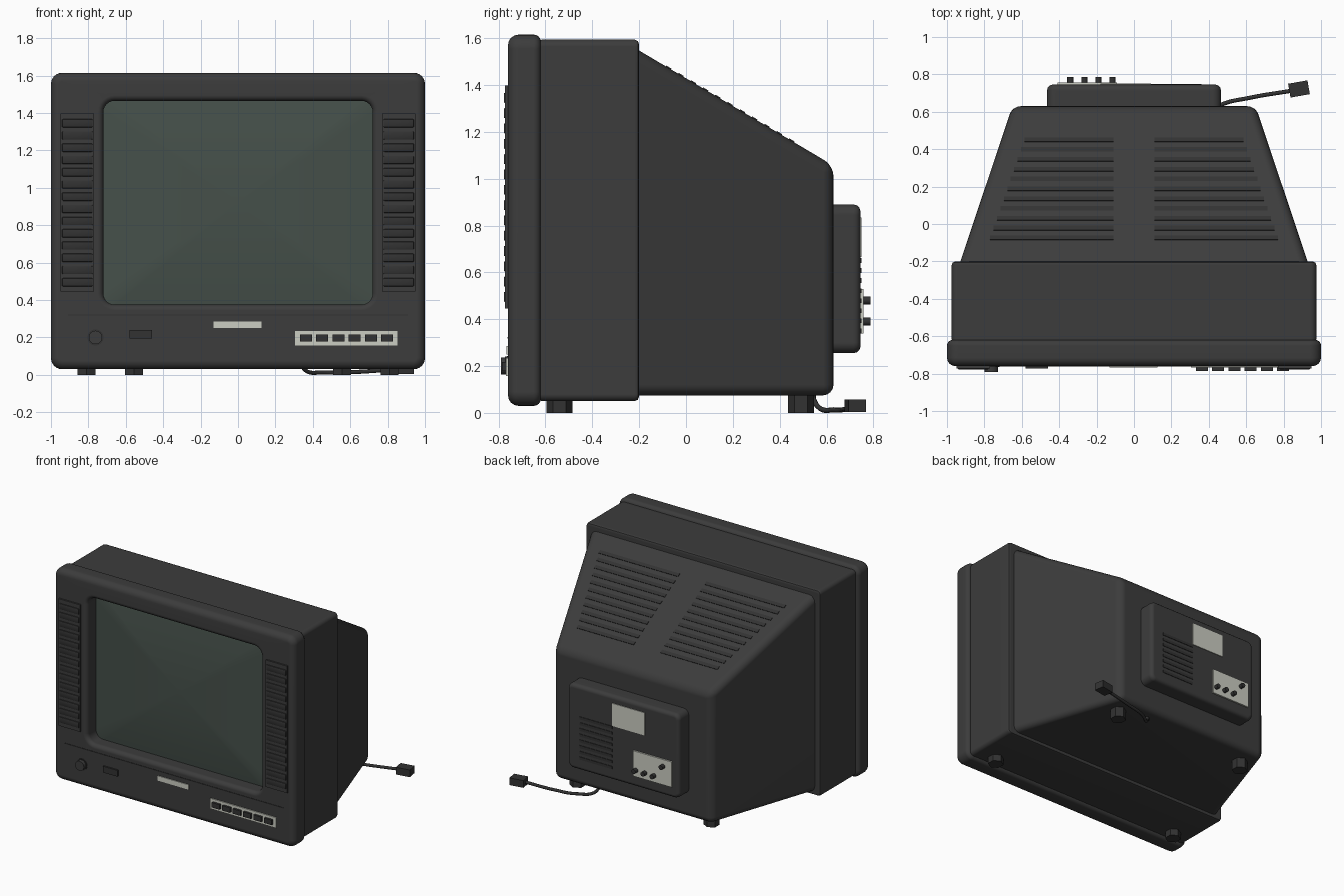
import bpy, bmesh
from math import sin, cos, pi, radians, atan
from mathutils import Matrix, Vector

if "Cube" in bpy.data.objects:
    bpy.data.objects.remove(bpy.data.objects["Cube"])


def material(name, rgb):
    m = bpy.data.materials.new(name)
    m.diffuse_color = (*rgb, 1)
    m.use_nodes = True
    m.node_tree.nodes["Principled BSDF"].inputs["Base Color"].default_value = m.diffuse_color
    return m


BODY = material("charcoal_plastic", (0.045, 0.045, 0.045))
DARK = material("dark_plastic", (0.032, 0.032, 0.032))
PALE = material("pale_label", (0.6, 0.61, 0.54))
GLASS = material("screen_glass", (0.06, 0.08, 0.068))


def finish(name, bm, mat, weighted=False):
    bmesh.ops.recalc_face_normals(bm, faces=bm.faces[:])
    me = bpy.data.meshes.new(name)
    bm.to_mesh(me)
    bm.free()
    ob = bpy.data.objects.new(name, me)
    bpy.context.collection.objects.link(ob)
    me.materials.append(mat)
    if weighted:
        ob.modifiers.new("flat_faces", 'WEIGHTED_NORMAL').keep_sharp = True
    return ob


def rounded_rect(hw, hh, cz, r, y, seg=6):
    pts = []
    for k, (sx, sz) in enumerate([(1, 1), (-1, 1), (-1, -1), (1, -1)]):
        for i in range(seg + 1):
            a = (k + i / seg) * pi / 2
            pts.append((sx * (hw - r) + r * cos(a), y, cz + sz * (hh - r) + r * sin(a)))
    return pts


def loft(name, loops, mat, cyclic=False):
    bm = bmesh.new()
    rings = [[bm.verts.new(p) for p in lp] for lp in loops]
    n = len(rings[0])
    pairs = list(zip(rings, rings[1:])) + ([(rings[-1], rings[0])] if cyclic else [])
    for a, b in pairs:
        for i in range(n):
            j = (i + 1) % n
            bm.faces.new((a[i], a[j], b[j], b[i]))
    if not cyclic:
        bm.faces.new(rings[0])
        bm.faces.new(rings[-1])
    return finish(name, bm, mat, True)


def boxes(name, items, mat, tilt=0.0, turn=0.0, bevel=0.0):
    """items: (centre, size) pairs joined in one object"""
    bm = bmesh.new()
    rot = Matrix.Rotation(turn, 4, 'Z') @ Matrix.Rotation(tilt, 4, 'X')
    for c, s in items:
        bmesh.ops.create_cube(bm, size=1, matrix=Matrix.Translation(c) @ rot @ Matrix.Diagonal((*s, 1)))
    if bevel:
        bmesh.ops.bevel(bm, geom=bm.edges[:], offset=bevel, segments=2, profile=0.5, affect='EDGES')
    return finish(name, bm, mat)


def span(x0, x1, y0, y1, z0, z1):
    return ((x0 + x1) / 2, (y0 + y1) / 2, (z0 + z1) / 2), (x1 - x0, y1 - y0, z1 - z0)


def cylinders(name, centres, r, depth, sides, mat, axis='Z'):
    bm = bmesh.new()
    rot = Matrix.Rotation(pi / 2, 4, 'X') if axis == 'Y' else Matrix()
    for c in centres:
        bmesh.ops.create_cone(bm, cap_ends=True, segments=sides, radius1=r, radius2=r,
                              depth=depth, matrix=Matrix.Translation(c) @ rot)
    return finish(name, bm, mat)


# Front bezel: rounded frame with a deep screen opening
outer = lambda d, y: rounded_rect(1 - d, 0.7925 - d, 0.8225, 0.06 - d, y)
inner = lambda d, y: rounded_rect(0.72 + d, 0.545 + d, 0.92, 0.06 + d, y)
quarter = [i * pi / 8 for i in range(5)]
loops = [outer(0.03 * (1 - sin(a)), -0.62 - 0.03 * (1 - cos(a))) for a in quarter]
loops += [outer(0.045 * (1 - cos(a)), -0.715 - 0.045 * sin(a)) for a in quarter]
loops += [inner(0.03 * (1 - sin(a)), -0.76 + 0.03 * (1 - cos(a))) for a in quarter]
loops.append(inner(0, -0.64))
loft("front_bezel", loops, BODY, cyclic=True)

# Bulging picture tube face
loft("screen", [rounded_rect(0.722 * s, 0.547 * s, 0.92, 0.062 * s, -0.655 - 0.04 * (1 - s * s))
                for s in (1, 0.9, 0.75, 0.6, 0.45, 0.3, 0.15, 0.03)], GLASS)

# Middle case
loft("middle_case", [rounded_rect(0.975 - d, 0.772 - d, 0.822, 0.03 - d, y) for d, y in
                     ((0.02, -0.635), (0.006, -0.63), (0, -0.615), (0, -0.22), (0.006, -0.206), (0.02, -0.2))], BODY)

# Tapered rear shell with sloping top
SLOPE = 0.592
top_z = lambda y: 1.547 - SLOPE * (y + 0.2)
bm = bmesh.new()
ends = []
for y, hw in ((-0.25, 0.945), (0.63, 0.65)):
    ends.append([bm.verts.new((x, y, z)) for x, z in
                 ((-hw, 0.075), (hw, 0.075), (hw, top_z(y)), (-hw, top_z(y)))])
a, b = ends
bm.faces.new(a)
bm.faces.new(b)
for i in range(4):
    j = (i + 1) % 4
    bm.faces.new((a[i], a[j], b[j], b[i]))
edges = [e for e in bm.edges if max(v.co.y for v in e.verts) > 0]
bmesh.ops.recalc_face_normals(bm, faces=bm.faces[:])
bmesh.ops.bevel(bm, geom=edges, offset=0.045, segments=4, profile=0.5, affect='EDGES')
finish("rear_shell", bm, BODY, True)

# Ventilation slats on the slope
slats = []
for i in range(11):
    y = -0.075 + 0.0525 * i
    x1 = 0.77 - 0.0185 * i
    for s in (-1, 1):
        slats.append(((s * (0.11 + x1) / 2, y, top_z(y)), (x1 - 0.11, 0.026, 0.008)))
boxes("top_vents", slats, DARK, tilt=-atan(SLOPE))

# Rear connection panel
loft("rear_panel", [rounded_rect(0.465 - d, 0.3175 - d, 0.5725, 0.045 - d, y) for d, y in
                    ((0, 0.6), (0, 0.715), (0.004, 0.73), (0.013, 0.74), (0.028, 0.745))], BODY)
boxes("rear_panel_vents", [span(0.09, 0.36, 0.74, 0.749, z - 0.01, z + 0.01)
                           for z in [0.35 + 0.043 * i for i in range(8)]], DARK)
boxes("rear_label", [span(-0.18, 0.09, 0.74, 0.75, 0.665, 0.835)], PALE)
boxes("socket_plate", [span(-0.41, -0.09, 0.74, 0.757, 0.34, 0.53)], PALE)
cylinders("sockets", [(x, 0.765, z) for x, z in ((-0.115, 0.39), (-0.19, 0.39), (-0.265, 0.39), (-0.34, 0.48))],
          0.017, 0.044, 12, DARK, 'Y')

# Speaker grilles either side of the screen
for s, side in ((-1, "left"), (1, "right")):
    boxes(side + "_speaker_panel", [((s * 0.859, -0.761, 0.922), (0.178, 0.022, 0.952))], BODY)
    boxes(side + "_speaker_slats", [((s * 0.859, -0.77, 0.495 + 0.0654 * i), (0.164, 0.016, 0.044))
                                    for i in range(14)], DARK, bevel=0.006)

# Control strip
boxes("control_strip_line", [span(-0.91, 0.91, -0.763, -0.75, 0.317, 0.323)], DARK)
cylinders("knob_ring", [(-0.762, -0.757, 0.2)], 0.043, 0.016, 32, DARK, 'Y')
cylinders("knob", [(-0.762, -0.768, 0.2)], 0.036, 0.044, 32, BODY, 'Y')
boxes("power_button", [span(-0.58, -0.46, -0.772, -0.75, 0.193, 0.24)], DARK)
boxes("front_badge", [span(-0.13, 0.125, -0.766, -0.75, 0.25, 0.286)], PALE)
boxes("button_plate", [span(0.305, 0.853, -0.768, -0.75, 0.157, 0.235)], PALE)
boxes("channel_buttons", [((0.363 + 0.0868 * i, -0.77, 0.198), (0.064, 0.03, 0.037)) for i in range(6)], DARK)

# Hexagonal feet
cylinders("front_feet", [(s * 0.81, -0.54, 0.035) for s in (-1, 1)], 0.0555, 0.07, 6, DARK)
cylinders("rear_feet", [(s * 0.555, 0.49, 0.045) for s in (-1, 1)], 0.0555, 0.09, 6, DARK)

# Power cable and plug
cu = bpy.data.curves.new("power_cable", 'CURVE')
cu.dimensions = '3D'
cu.bevel_depth = 0.011
cu.bevel_resolution = 2
cu.use_fill_caps = True
sp = cu.splines.new('BEZIER')
path = [(0.335, 0.535, 0.08), (0.36, 0.565, 0.025), (0.46, 0.635, 0.013), (0.62, 0.675, 0.015), (0.84, 0.712, 0.03)]
sp.bezier_points.add(len(path) - 1)
for p, co in zip(sp.bezier_points, path):
    p.co = co
    p.handle_left_type = p.handle_right_type = 'AUTO'
cable = bpy.data.objects.new("power_cable", cu)
cu.materials.append(DARK)
bpy.context.collection.objects.link(cable)
cylinders("cable_grommet", [(0.335, 0.535, 0.07)], 0.02, 0.03, 12, DARK)
boxes("power_plug", [((0.882, 0.722, 0.031), (0.105, 0.075, 0.054))], DARK, turn=radians(10))

# Smooth shading with sharp edges kept
for ob in bpy.context.scene.objects:
    ob.select_set(ob.type == 'MESH' and "feet" not in ob.name)
bpy.context.view_layer.objects.active = bpy.data.objects["front_bezel"]
bpy.ops.object.shade_smooth_by_angle(angle=radians(35))
